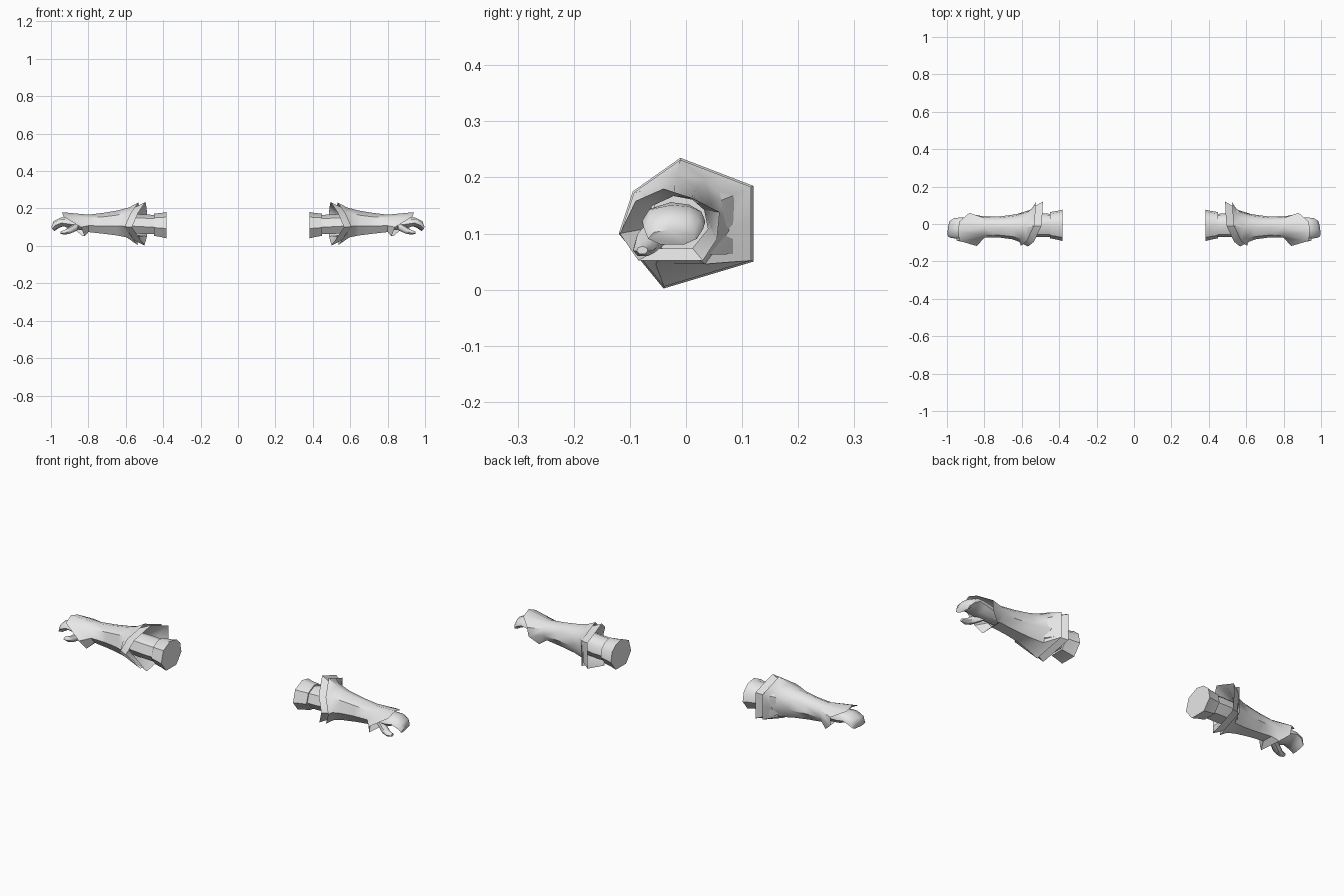
import bpy, bmesh, math

grey = bpy.data.materials.new("light_grey")
grey.diffuse_color = (0.8, 0.8, 0.8, 1)
ANGLES = (30, 60, 95, 140, 190, 240, 300, 350)


def oval(x, y, z, ry, rz, slant=0.0, lean=0.0):
    """Eight-sided cross-section; slant shifts x with y, lean shifts x with z."""
    ring = []
    for a in ANGLES:
        dy, dz = ry * math.cos(math.radians(a)), rz * math.sin(math.radians(a))
        ring.append((x + slant * dy + lean * dz, y + dy, z + dz))
    return ring


def shifted(ring, dx, scale, cy=-0.01, cz=0.118):
    return [(x + dx, cy + (y - cy) * scale, cz + (z - cz) * scale) for x, y, z in ring]


def loft(name, rings, cap_start=False, cap_end=False, angle=40):
    """Skin a row of rings and mirror it to the other arm."""
    bm = bmesh.new()
    rows = [[bm.verts.new(p) for p in r] for r in rings]
    n = len(rows[0])
    for a, b in zip(rows, rows[1:]):
        for i in range(n):
            j = (i + 1) % n
            bm.faces.new((a[j], a[i], b[i], b[j]))
    if cap_start:
        bm.faces.new(rows[0])
    if cap_end:
        bm.faces.new(rows[-1][::-1])
    # rings run along +x, so flip all faces if the skin points inward
    f = next(iter(bm.faces))
    f.normal_update()
    mid = sum((v.co for v in rows[0]), rows[0][0].co * 0) / n
    if f.normal.dot(f.calc_center_median() - mid) < 0:
        bmesh.ops.reverse_faces(bm, faces=bm.faces[:])
    if cap_start and cap_end:
        bmesh.ops.recalc_face_normals(bm, faces=bm.faces[:])
    me = bpy.data.meshes.new(name)
    bm.to_mesh(me)
    bm.free()
    me.materials.append(grey)
    ob = bpy.data.objects.new(name, me)
    bpy.context.collection.objects.link(ob)
    bpy.ops.object.select_all(action='DESELECT')
    ob.select_set(True)
    bpy.context.view_layer.objects.active = ob
    bpy.ops.object.shade_smooth_by_angle(angle=math.radians(angle))
    ob.modifiers.new("other_arm", 'MIRROR').use_axis[0] = True
    return ob


# Flared elbow mouth and pointed wrist opening of the sleeve
mouth = [(0.487, 0.12, 0.185), (0.49, 0.055, 0.21), (0.495, -0.01, 0.235),
         (0.535, -0.095, 0.175), (0.567, -0.12, 0.10), (0.50, -0.04, 0.002),
         (0.487, 0.12, 0.05), (0.487, 0.12, 0.12)]
wrist = [(0.88, 0.06, 0.138), (0.935, 0.012, 0.163), (0.94, -0.04, 0.18),
         (0.935, -0.09, 0.158), (0.84, -0.118, 0.10), (0.82, -0.085, 0.052),
         (0.83, 0.03, 0.052), (0.875, 0.055, 0.09)]

# Sleeve over the forearm
loft("sleeve", [
    shifted(mouth, 0.038, 0.97),
    oval(0.58, -0.01, 0.12, 0.088, 0.086, -0.35),
    oval(0.64, -0.015, 0.118, 0.068, 0.072, -0.15),
    oval(0.72, -0.016, 0.117, 0.057, 0.060),
    oval(0.80, -0.017, 0.117, 0.057, 0.050),
    wrist])

# Second flared layer under the sleeve, with its inside
loft("inner_cuff", [
    mouth,
    shifted(mouth, 0.045, 0.80),
    oval(0.60, -0.012, 0.119, 0.065, 0.066, -0.2)])
loft("cuff_lining", [
    shifted(mouth, 0.002, 0.99),
    oval(0.56, -0.01, 0.118, 0.07, 0.07, -0.2),
    oval(0.61, -0.012, 0.118, 0.05, 0.05)])

# Elbow and upper arm
loft("elbow", [
    oval(0.43, -0.007, 0.11, 0.062, 0.055),
    oval(0.50, -0.007, 0.112, 0.064, 0.056),
    oval(0.61, -0.012, 0.118, 0.056, 0.056)], True, True)
loft("upper_sleeve", [
    oval(0.382, -0.007, 0.106, 0.085, 0.076),
    oval(0.41, -0.007, 0.107, 0.078, 0.069),
    oval(0.45, -0.006, 0.109, 0.071, 0.064)], True, True)

# Hand with fingers curling down
loft("hand", [
    oval(0.78, -0.018, 0.117, 0.042, 0.038),
    oval(0.85, -0.02, 0.117, 0.046, 0.036),
    oval(0.90, -0.022, 0.122, 0.056, 0.034),
    oval(0.94, -0.022, 0.127, 0.057, 0.024, -0.1, 0.3),
    oval(0.972, -0.022, 0.113, 0.054, 0.020, -0.14, 0.6),
    oval(0.988, -0.024, 0.093, 0.044, 0.014, -0.14, 0.5)], True, True, 50)

# Thumb
loft("thumb", [
    oval(0.855, -0.045, 0.108, 0.026, 0.026),
    oval(0.895, -0.068, 0.085, 0.024, 0.022),
    oval(0.925, -0.077, 0.072, 0.018, 0.014),
    oval(0.95, -0.078, 0.070, 0.010, 0.007)], True, True, 50)
